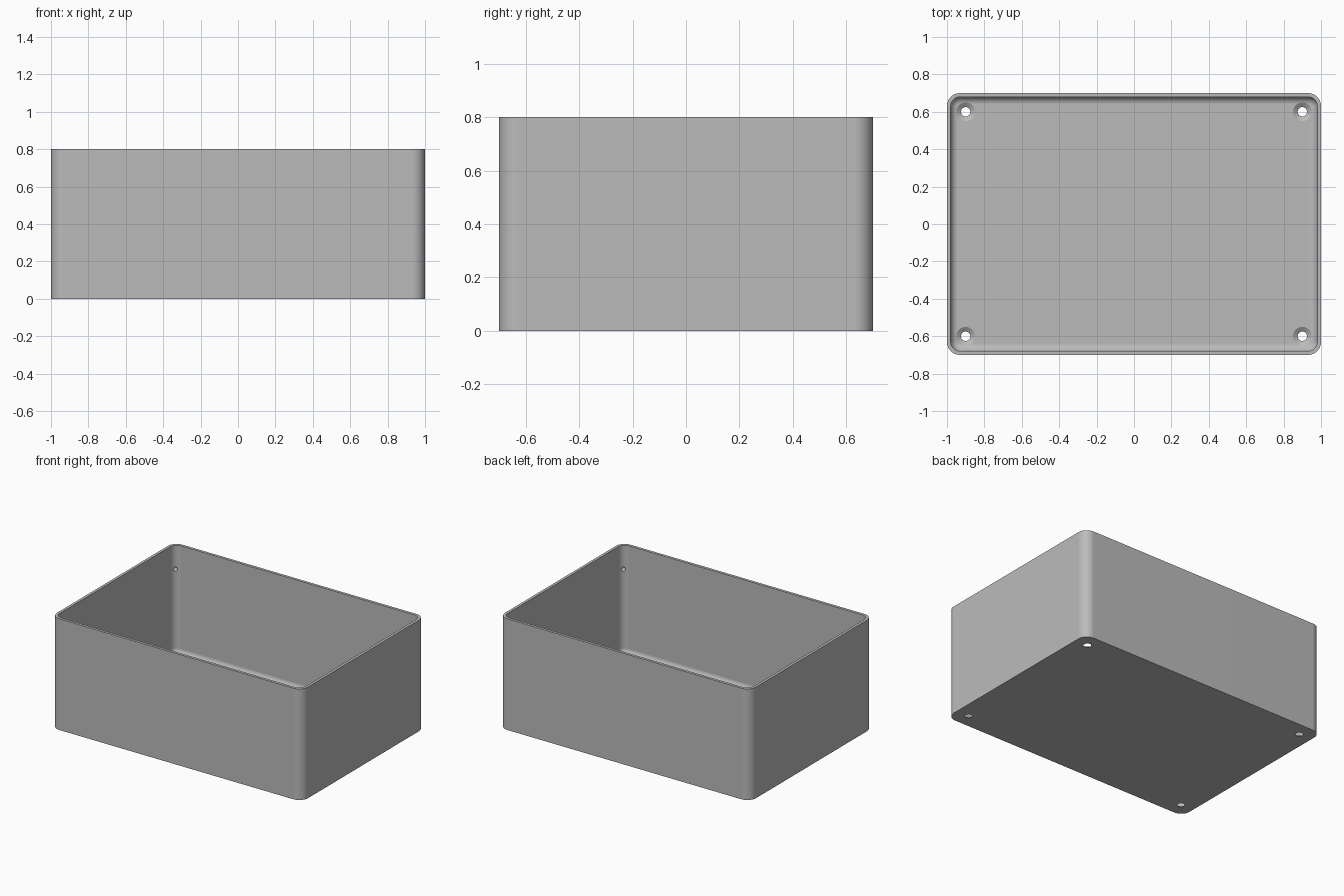
import bpy, bmesh, math
from mathutils import Vector

default = bpy.data.objects.get("Cube")
if default:
    bpy.data.objects.remove(default, do_unlink=True)

HALF_X, HALF_Y, HEIGHT = 1.0, 0.7, 0.8
CORNER, WALL, FLOOR, FILLET = 0.07, 0.02, 0.02, 0.04
STEPS = 10

grey = bpy.data.materials.new("plain grey")
grey.use_nodes = True
colour = (0.5, 0.5, 0.5, 1)
grey.diffuse_color = colour
grey.node_tree.nodes["Principled BSDF"].inputs["Base Color"].default_value = colour


def rounded_ring(bm, inset, z):
    """Loop of vertices around a rounded rectangle, inset from the outside."""
    radius = CORNER - inset
    ring = []
    for quarter, (sx, sy) in enumerate([(1, 1), (-1, 1), (-1, -1), (1, -1)]):
        for i in range(STEPS + 1):
            a = (quarter + i / STEPS) * math.pi / 2
            ring.append(bm.verts.new((sx * (HALF_X - CORNER) + radius * math.cos(a),
                                      sy * (HALF_Y - CORNER) + radius * math.sin(a), z)))
    return ring


def finish(name, bm):
    bmesh.ops.recalc_face_normals(bm, faces=bm.faces)
    mesh = bpy.data.meshes.new(name)
    bm.to_mesh(mesh)
    bm.free()
    mesh.materials.append(grey)
    obj = bpy.data.objects.new(name, mesh)
    bpy.context.collection.objects.link(obj)
    return obj


# Open tray: outer wall, flat rim, inner wall and a rounded joint into the floor
bm = bmesh.new()
profile = [(0, 0), (0, HEIGHT), (WALL, HEIGHT)]
for i in range(9):
    a = i / 8 * math.pi / 2
    profile.append((WALL + FILLET * (1 - math.cos(a)), FLOOR + FILLET * (1 - math.sin(a))))
rings = [rounded_ring(bm, inset, z) for inset, z in profile]
for low, high in zip(rings, rings[1:]):
    for i in range(len(low)):
        j = (i + 1) % len(low)
        bm.faces.new((low[i], low[j], high[j], high[i]))
bm.faces.new(rings[0])
bm.faces.new(rings[-1])
box = finish("open_box", bm)

# Cutters: countersunk screw holes and a small dimple high in each corner
bm = bmesh.new()
for sx in (-1, 1):
    for sy in (-1, 1):
        centre = Vector((sx * 0.9, sy * 0.6, 0))
        loops = []
        for radius, z in [(0.025, -0.02), (0.025, 0.003), (0.05, FLOOR), (0.05, 0.05)]:
            loops.append([bm.verts.new(centre + Vector((radius * math.cos(k * math.tau / 32),
                                                        radius * math.sin(k * math.tau / 32), z)))
                          for k in range(32)])
        for low, high in zip(loops, loops[1:]):
            for k in range(32):
                n = (k + 1) % 32
                bm.faces.new((low[k], low[n], high[n], high[k]))
        bm.faces.new(loops[0])
        bm.faces.new(loops[-1])
        reach = (CORNER - WALL) * math.sqrt(0.5)
        dimple = bmesh.ops.create_icosphere(bm, subdivisions=2, radius=0.015)["verts"]
        bmesh.ops.translate(bm, verts=dimple, vec=(sx * (HALF_X - CORNER + reach),
                                                   sy * (HALF_Y - CORNER + reach), 0.63))
cutter = finish("hole_cutters", bm)
cutter.hide_render = True

bpy.ops.object.select_all(action='DESELECT')
box.select_set(True)
bpy.context.view_layer.objects.active = box
cut = box.modifiers.new("holes", 'BOOLEAN')
cut.operation, cut.solver, cut.object = 'DIFFERENCE', 'EXACT', cutter
bpy.ops.object.modifier_apply(modifier=cut.name)
bpy.data.objects.remove(cutter, do_unlink=True)

# Smooth the rounded corners while the large faces stay flat
bpy.ops.object.shade_smooth_by_angle(angle=math.radians(30))
weighted = box.modifiers.new("flat faces", 'WEIGHTED_NORMAL')
weighted.keep_sharp = True
